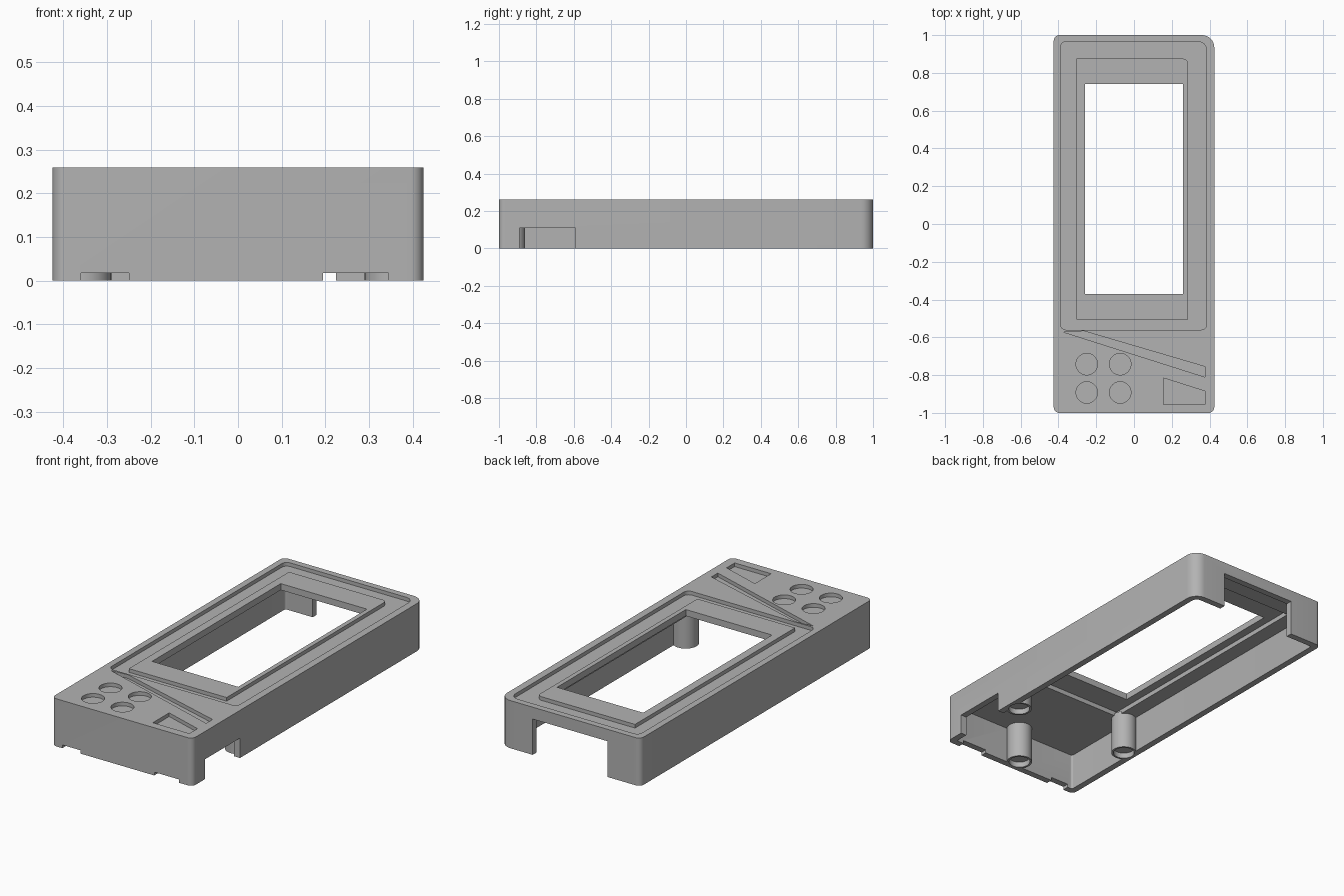
import bpy, bmesh, math

cube = bpy.data.objects.get("Cube")
if cube:
    bpy.data.objects.remove(cube, do_unlink=True)

grey = bpy.data.materials.new("grey plastic")
grey.use_nodes = True
grey.diffuse_color = (0.45, 0.45, 0.45, 1)
grey.node_tree.nodes["Principled BSDF"].inputs["Base Color"].default_value = grey.diffuse_color


def prism(name, outline, z0, z1):
    """Extrude a counter-clockwise outline from z0 up to z1."""
    bm = bmesh.new()
    face = bm.faces.new([bm.verts.new((x, y, z0)) for x, y in outline])
    top = bmesh.ops.extrude_face_region(bm, geom=[face])["geom"]
    bmesh.ops.translate(bm, vec=(0, 0, z1 - z0),
                        verts=[v for v in top if isinstance(v, bmesh.types.BMVert)])
    bmesh.ops.recalc_face_normals(bm, faces=bm.faces)
    mesh = bpy.data.meshes.new(name)
    bm.to_mesh(mesh)
    bm.free()
    mesh.materials.append(grey)
    obj = bpy.data.objects.new(name, mesh)
    bpy.context.collection.objects.link(obj)
    return obj


def rounded(x0, x1, y0, y1, r=0.0, r_back_left=None, steps=8):
    """Rectangle outline with rounded corners; the +x +y corner may differ."""
    big = r if r_back_left is None else r_back_left
    points = []
    for i, (x, y, sx, sy, rad) in enumerate([(x1, y1, -1, -1, big), (x0, y1, 1, -1, r),
                                             (x0, y0, 1, 1, r), (x1, y0, -1, 1, r)]):
        if rad == 0:
            points.append((x, y))
            continue
        for k in range(steps + 1):
            a = math.pi / 2 * (i + k / steps)
            points.append((x + sx * rad + rad * math.cos(a), y + sy * rad + rad * math.sin(a)))
    return points


def circle(x, y, r, n=40):
    return [(x + r * math.cos(math.tau * k / n), y + r * math.sin(math.tau * k / n))
            for k in range(n)]


def combine(body, tool, operation):
    """Apply a boolean and remove the helper."""
    mod = body.modifiers.new("boolean", "BOOLEAN")
    mod.operation, mod.solver, mod.object = operation, "EXACT", tool
    bpy.context.view_layer.objects.active = body
    bpy.ops.object.modifier_apply(modifier=mod.name)
    bpy.data.objects.remove(tool, do_unlink=True)


def cut(outline, z0, z1):
    combine(case, prism("cutter", outline, z0, z1), "DIFFERENCE")


def add(outline, z0, z1):
    combine(case, prism("addition", outline, z0, z1), "UNION")


TOP, CEILING, FLOOR, WALL = 0.26, 0.2, 0.24, 0.035
BELOW, ABOVE = -0.1, 0.4

# Outer shell, open underneath
case = prism("case", rounded(-0.425, 0.425, -1, 1, 0.03, 0.065), 0, TOP)
cut(rounded(-0.425 + WALL, 0.425 - WALL, -1 + WALL, 1 - WALL, 0.01, 0.03), BELOW, CEILING)

# Sunken screen surround, raised bezel hollowed from below, and window
cut(rounded(-0.39, 0.385, -0.56, 0.965, 0.03, 0.045), FLOOR, ABOVE)
bezel = rounded(-0.305, 0.285, -0.505, 0.875, 0, 0.025)
add(bezel, 0.23, TOP)
cut(bezel, 0.1, 0.225)
cut(rounded(-0.26, 0.26, -0.37, 0.74), 0.1, ABOVE)

# Round posts with shallow sockets in their ends
for x, y in [(-0.355, -0.505), (0.355, -0.505), (0, -0.925)]:
    add(circle(x, y, 0.065), 0, 0.212)
    cut(circle(x, y, 0.054), BELOW, 0.03)

# Button recesses
for x in (-0.25, -0.073):
    for y in (-0.742, -0.892):
        cut(circle(x, y, 0.057), FLOOR, ABOVE)

# Decorative diagonal slot and wedge recess
cut([(-0.37, -0.573), (0.375, -0.81), (0.375, -0.755), (-0.265, -0.567)], FLOOR, ABOVE)
cut([(0.155, -0.955), (0.375, -0.955), (0.375, -0.885), (0.155, -0.815)], FLOOR, ABOVE)

# Openings in the walls: back port, side port, two small front notches
cut(rounded(-0.225, 0.225, 0.93, 1.1), BELOW, 0.195)
cut(rounded(0.375, 0.5, -0.89, -0.59), BELOW, 0.108)
for x0, x1 in [(-0.36, -0.25), (0.195, 0.345)]:
    cut(rounded(x0, x1, -1.1, -0.95), BELOW, 0.018)

# Smooth the round surfaces, keep edges crisp
bpy.ops.object.select_all(action="DESELECT")
case.select_set(True)
bpy.context.view_layer.objects.active = case
bpy.ops.object.shade_smooth_by_angle(angle=math.radians(30))
